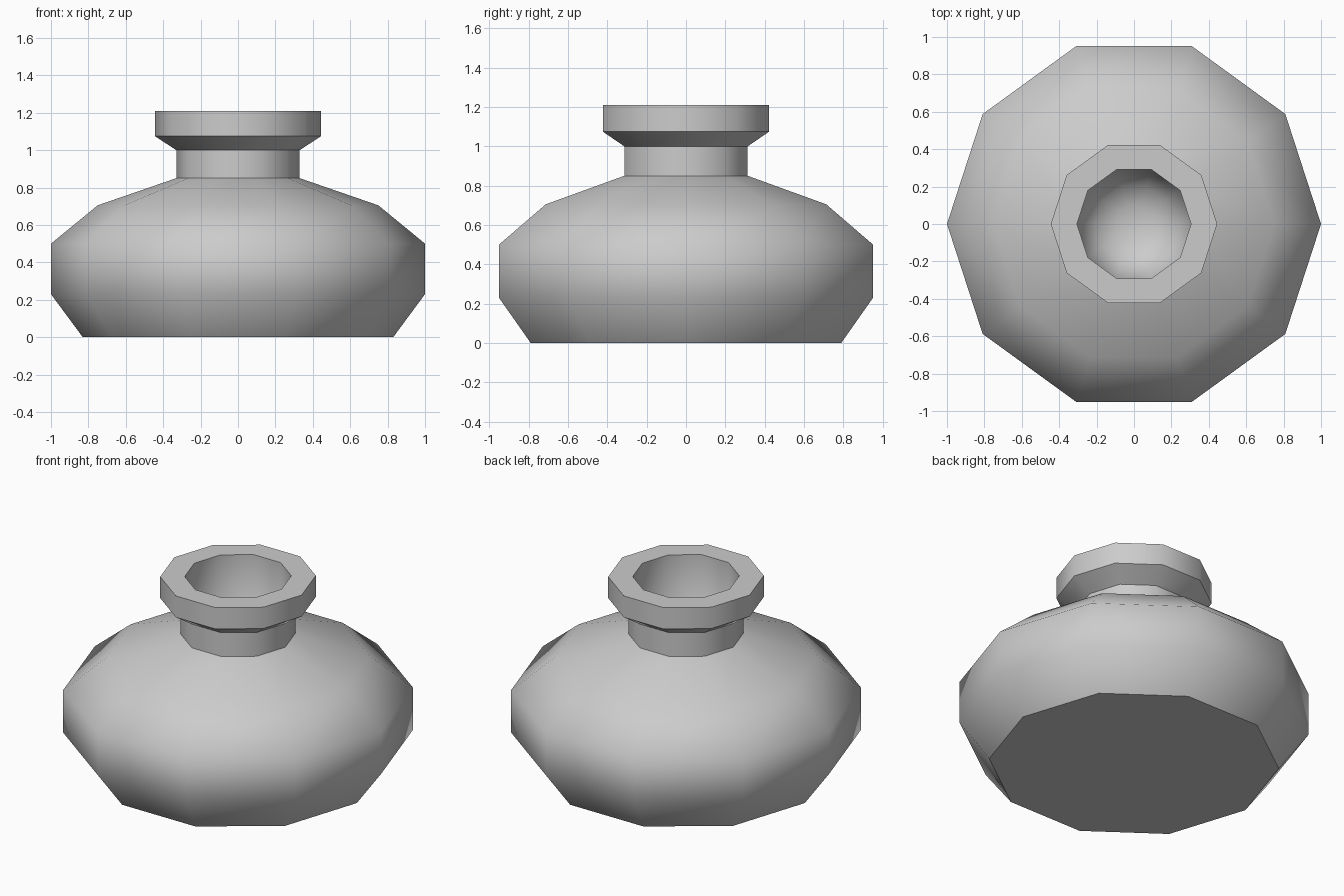
import bpy
import bmesh
import math

SIDES = 10

cube = bpy.data.objects.get("Cube")
if cube:
    bpy.data.objects.remove(cube, do_unlink=True)

# Plain grey clay
clay = bpy.data.materials.new("grey clay")
clay.use_nodes = True
grey = (0.6, 0.6, 0.6, 1.0)
clay.diffuse_color = grey
clay.node_tree.nodes["Principled BSDF"].inputs["Base Color"].default_value = grey

# Radius and height: base, belly, shoulder, neck, flared rim, mouth, inner bowl
profile = [
    (0.83, 0.0), (1.0, 0.23), (1.0, 0.50), (0.75, 0.705), (0.33, 0.85),
    (0.33, 1.0), (0.445, 1.075), (0.445, 1.21),
    (0.305, 1.21), (0.305, 0.88), (0.21, 0.76), (0.1, 0.71),
]

# Ten-sided pot, with closed base and bowl floor
bm = bmesh.new()
rings = []
for radius, height in profile:
    angles = [math.tau * i / SIDES for i in range(SIDES)]
    rings.append([bm.verts.new((radius * math.cos(a), radius * math.sin(a), height))
                  for a in angles])
for low, high in zip(rings, rings[1:]):
    for i in range(SIDES):
        j = (i + 1) % SIDES
        bm.faces.new((low[i], low[j], high[j], high[i]))
bm.faces.new(rings[0][::-1])
bm.faces.new(rings[-1])
bmesh.ops.recalc_face_normals(bm, faces=bm.faces)

mesh = bpy.data.meshes.new("pot")
bm.to_mesh(mesh)
bm.free()
mesh.materials.append(clay)
pot = bpy.data.objects.new("pot", mesh)
bpy.context.collection.objects.link(pot)

# Soft belly, crisp base, neck and rim
bpy.ops.object.select_all(action="DESELECT")
pot.select_set(True)
bpy.context.view_layer.objects.active = pot
bpy.ops.object.shade_smooth_by_angle(angle=math.radians(52))
